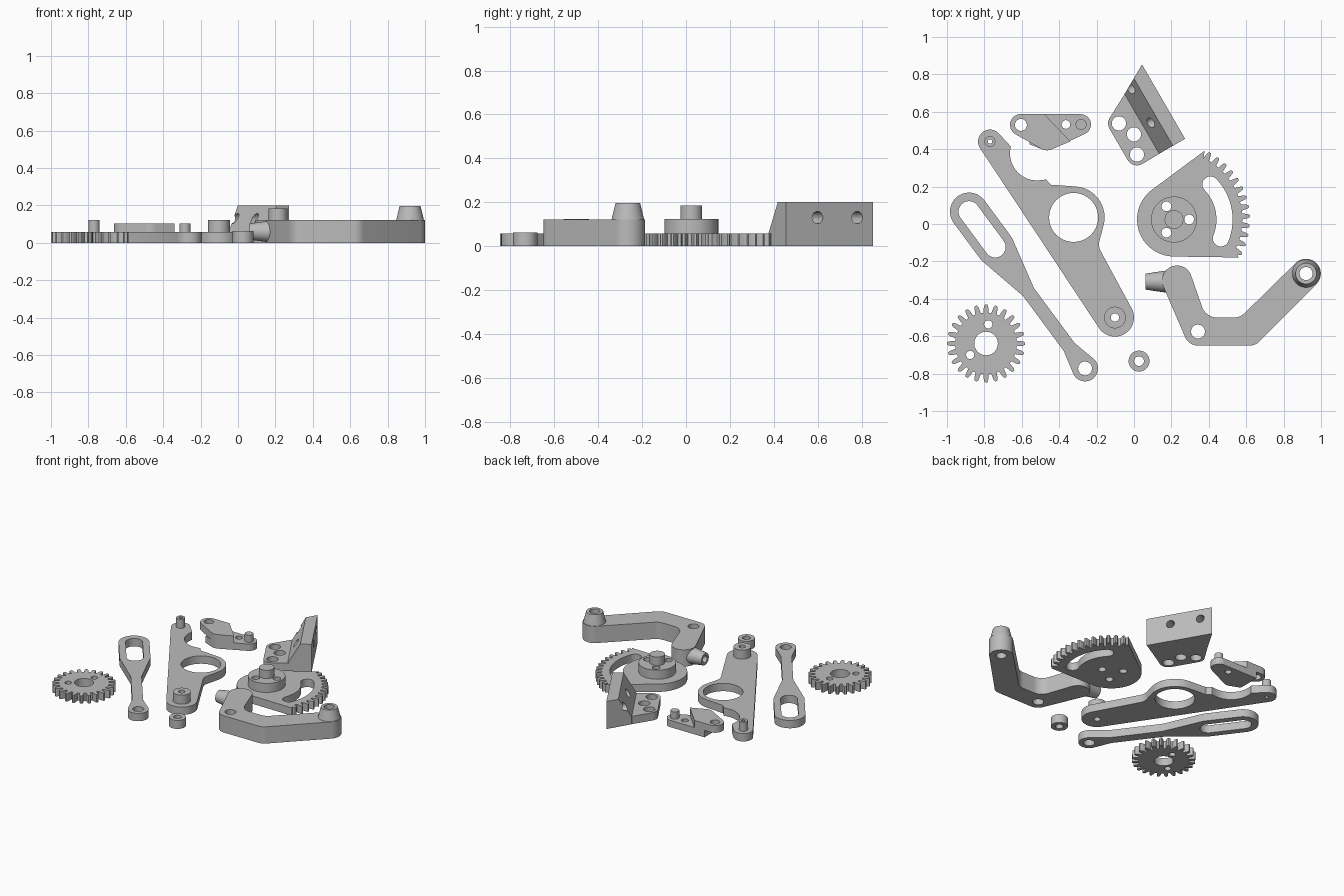
import bpy, bmesh
from math import sin, cos, pi, atan2, acos, radians, hypot, ceil
from mathutils import Vector

if "Cube" in bpy.data.objects:
    bpy.data.objects.remove(bpy.data.objects["Cube"])

T = 0.057          # common plate thickness

grey = bpy.data.materials.new("plain_grey")
grey.use_nodes = True
grey.diffuse_color = (0.5, 0.5, 0.5, 1)
grey.node_tree.nodes["Principled BSDF"].inputs["Base Color"].default_value = (0.5, 0.5, 0.5, 1)


def circle(x, y, r, n=40):
    return [(x + r * cos(2 * pi * i / n), y + r * sin(2 * pi * i / n)) for i in range(n)]


def outline(corners):
    """Counter-clockwise path of tangent lines and arcs; negative radius is a concave corner."""
    n = len(corners)
    normals = []
    for i in range(n):
        (ax, ay, ar), (bx, by, br) = corners[i], corners[(i + 1) % n]
        ratio = (ar - br) / hypot(bx - ax, by - ay)
        normals.append(atan2(by - ay, bx - ax) - acos(max(-1, min(1, ratio))))
    pts = []
    for i, (x, y, r) in enumerate(corners):
        if r == 0:
            pts.append((x, y))
            continue
        start, sweep = normals[i - 1], (normals[i] - normals[i - 1]) % (2 * pi)
        if r < 0:
            sweep -= 2 * pi
        steps = max(2, ceil(abs(sweep) / radians(8)))
        for k in range(steps + 1):
            a = start + sweep * k / steps
            pts.append((x + r * cos(a), y + r * sin(a)))
    clean = []
    for p in pts:
        if not clean or hypot(p[0] - clean[-1][0], p[1] - clean[-1][1]) > 0.0005:
            clean.append(p)
    return clean


def finish(name, bm, loc=(0, 0, 0), rot=(0, 0, 0)):
    bmesh.ops.remove_doubles(bm, verts=bm.verts, dist=0.00005)
    bmesh.ops.recalc_face_normals(bm, faces=bm.faces)
    mesh = bpy.data.meshes.new(name)
    bm.to_mesh(mesh)
    bm.free()
    mesh.materials.clear()
    mesh.materials.append(grey)
    ob = bpy.data.objects.new(name, mesh)
    ob.location, ob.rotation_euler = loc, rot
    bpy.context.collection.objects.link(ob)
    bpy.ops.object.select_all(action='DESELECT')
    ob.select_set(True)
    bpy.context.view_layer.objects.active = ob
    bpy.ops.object.shade_smooth_by_angle(angle=radians(30))
    return ob


def plate(name, loops, z0=0.0, z1=T, loc=(0, 0), turn=0.0):
    """Flat part: the first loop is the outline, the others are holes."""
    cu = bpy.data.curves.new(name + "_profile", 'CURVE')
    cu.dimensions, cu.fill_mode, cu.extrude = '2D', 'BOTH', (z1 - z0) / 2
    for loop in loops:
        sp = cu.splines.new('POLY')
        sp.points.add(len(loop) - 1)
        for p, (x, y) in zip(sp.points, loop):
            p.co = (x, y, 0, 1)
        sp.use_cyclic_u = True
    tmp = bpy.data.objects.new(name + "_profile", cu)
    bpy.context.collection.objects.link(tmp)
    dg = bpy.context.evaluated_depsgraph_get()
    mesh = bpy.data.meshes.new_from_object(tmp.evaluated_get(dg))
    bm = bmesh.new()
    bm.from_mesh(mesh)
    bpy.data.objects.remove(tmp)
    bpy.data.curves.remove(cu)
    bpy.data.meshes.remove(mesh)
    bmesh.ops.translate(bm, verts=bm.verts, vec=(0, 0, (z0 + z1) / 2))
    return finish(name, bm, (*loc, 0), (0, 0, turn))


def tube(name, loc, r0, r1, hole, height, rot=(0, 0, 0)):
    """Straight or tapered boss with a bore."""
    bm = bmesh.new()
    ring = [bm.verts.new(c) for c in ((hole, 0, 0), (r0, 0, 0), (r1, 0, height), (hole, 0, height))]
    edges = [bm.edges.new((ring[i], ring[(i + 1) % 4])) for i in range(4)]
    bmesh.ops.spin(bm, geom=ring + edges, cent=(0, 0, 0), axis=(0, 0, 1), angle=2 * pi, steps=40)
    return finish(name, bm, loc, rot)


def teeth(count, start, pitch, root, tip):
    """Rounded teeth as (radius, angle) steps."""
    shape = ((root, -0.34), (0.5 * (root + tip), -0.26), (tip - 0.008, -0.2), (tip, -0.1),
             (tip, 0.1), (tip - 0.008, 0.2), (0.5 * (root + tip), 0.26), (root, 0.34))
    return [(r * cos(start + (i + f) * pitch), r * sin(start + (i + f) * pitch))
            for i in range(count) for r, f in shape]


# Small spur gear
plate("spur_gear", [teeth(24, pi / 2, 2 * pi / 24, 0.165, 0.209), circle(0, 0, 0.063),
                    circle(0.012, 0.102, 0.022), circle(-0.085, -0.061, 0.022)], loc=(-0.791, -0.639))

# Slotted link
plate("slotted_link", [
    outline([(0, 0, 0.102), (0.235, 0, 0.102), (0.535, -0.036, 0), (0.9, -0.036, 0),
             (1.043, 0, 0.069), (0.9, 0.036, 0), (0.535, 0.036, 0), (0.235, 0, 0.102)]),
    outline([(0, 0, 0.056), (0.235, 0, 0.056)]),
    circle(1.043, 0, 0.037)], loc=(-0.882, 0.066), turn=radians(-53.5))

# Long lever arm with a ring, a scooped edge and two bosses
plate("lever_arm", [
    outline([(-0.102, -0.5, 0.102), (-0.112, -0.11, -0.075), (-0.323, 0.035, 0.166),
             (-0.445, 0.21, 0), (-0.47, 0.238, 0), (-0.519, 0.377, -0.144),
             (-0.658, 0.414, 0), (-0.77, 0.441, 0.064)]),
    circle(-0.323, 0.035, 0.131), circle(-0.77, 0.441, 0.012), circle(-0.102, -0.5, 0.022)])
tube("lever_top_post", (-0.77, 0.441, T), 0.029, 0.029, 0.012, 0.123 - T)
tube("lever_bottom_boss", (-0.102, -0.5, T), 0.058, 0.058, 0.022, 0.123 - T)

# Stepped pawl: low right half, raised left half
plate("pawl_lower", [
    outline([(-0.56, 0.588, 0), (-0.56, 0.427, 0), (-0.465, 0.456, 0.062), (-0.285, 0.532, 0.055)]),
    circle(-0.364, 0.532, 0.023)], z1=0.05)
plate("pawl_upper", [
    outline([(-0.605, 0.53, 0.058), (-0.465, 0.456, 0.062), (-0.34, 0.442, 0), (-0.48, 0.588, 0)]),
    circle(-0.605, 0.53, 0.032)], z0=0.05, z1=0.102)
plate("pawl_post", [circle(-0.283, 0.532, 0.029)], z0=0.05, z1=0.102)

# Angle bracket: drilled foot and sloped wall
place, turn = (0.043, 0.853), radians(-59.9)
plate("bracket_foot", [
    outline([(0.08, -0.14, 0), (0.211, -0.265, 0.058), (0.403, -0.265, 0.058), (0.459, -0.14, 0)]),
    circle(0.211, -0.265, 0.038), circle(0.302, -0.225, 0.038), circle(0.403, -0.265, 0.038)],
    loc=place, turn=turn)
bm = bmesh.new()
for depth, z in ((0, 0), (0, 0.2), (0.075, 0.2), (0.16, T), (0.16, 0)):
    bm.verts.new((0.56 * depth, -depth, z))
    bm.verts.new((0.459, -depth, z))
bmesh.ops.convex_hull(bm, input=bm.verts)
bmesh.ops.dissolve_limit(bm, angle_limit=0.01, verts=bm.verts, edges=bm.edges)
wall = finish("bracket_wall", bm, (*place, 0), (0, 0, turn))
axis_dir = Vector((cos(turn), sin(turn), 0))
for along in (0.084, 0.293):
    bpy.ops.mesh.primitive_cylinder_add(vertices=32, radius=0.028, depth=0.8, rotation=(pi / 2, 0, turn),
                                        location=Vector((*place, 0.13)) + axis_dir * along)
    cutter = bpy.context.object
    bpy.context.view_layer.objects.active = wall
    mod = wall.modifiers.new("wall_hole", 'BOOLEAN')
    mod.object, mod.operation, mod.solver = cutter, 'DIFFERENCE', 'EXACT'
    bpy.ops.object.modifier_apply(modifier=mod.name)
    bpy.data.objects.remove(cutter)

# Sector gear with curved slot, drilled hub and centre pin
centre = (0.214, 0.024)
pitch = radians(7.4)
rim = teeth(13, radians(-27), pitch, 0.365, 0.406)
rim = [(0.4 * cos(radians(-30.5)), 0.4 * sin(radians(-30.5)))] + rim[1:]
rim.append((0.403 * cos(radians(66)), 0.403 * sin(radians(66))))
slot = [(0.27 * cos(a) + 0, 0.27 * sin(a)) for a in (radians(-22), radians(44))]


def arc(r, a0, a1, c=(0, 0), n=16):
    return [(c[0] + r * cos(radians(a0 + (a1 - a0) * i / n)),
             c[1] + r * sin(radians(a0 + (a1 - a0) * i / n))) for i in range(n + 1)]


slot_loop = (arc(0.313, -22, 44) + arc(0.043, 44, 224, slot[1])[1:-1]
             + arc(0.227, 44, -22) + arc(0.043, 158, 338, slot[0])[1:-1])
hub_holes = [circle(0.081 * cos(a), 0.081 * sin(a), 0.026) for a in (0, 2 * pi / 3, 4 * pi / 3)]
plate("sector_gear", [outline([(0, 0, 0.198)] + [(x, y, 0) for x, y in rim]), slot_loop] + hub_holes,
      loc=centre)
plate("sector_hub", [circle(0, 0, 0.123)] + hub_holes, z0=T, z1=0.123, loc=centre)
plate("sector_pin", [circle(0, 0, 0.05)], z0=0.123, z1=0.184, loc=centre)

# Thick cranked arm with tapered boss and side peg
plate("cranked_arm", [
    outline([(0.23, -0.302, 0.08), (0.342, -0.575, 0.075), (0.62, -0.58, 0.07), (0.92, -0.265, 0.079),
             (0.535, -0.42, -0.08), (0.444, -0.415, -0.085)]),
    circle(0.342, -0.575, 0.037), circle(0.92, -0.265, 0.035)], z1=0.122)
tube("crank_boss", (0.92, -0.265, 0.122), 0.074, 0.056, 0.035, 0.074)
tube("crank_peg", (0.18, -0.308, 0.06), 0.06, 0.043, 0.024, 0.118, rot=(0, -pi / 2, 0))

# Loose spacer
tube("spacer", (0.027, -0.733, 0), 0.056, 0.056, 0.026, 0.062)
